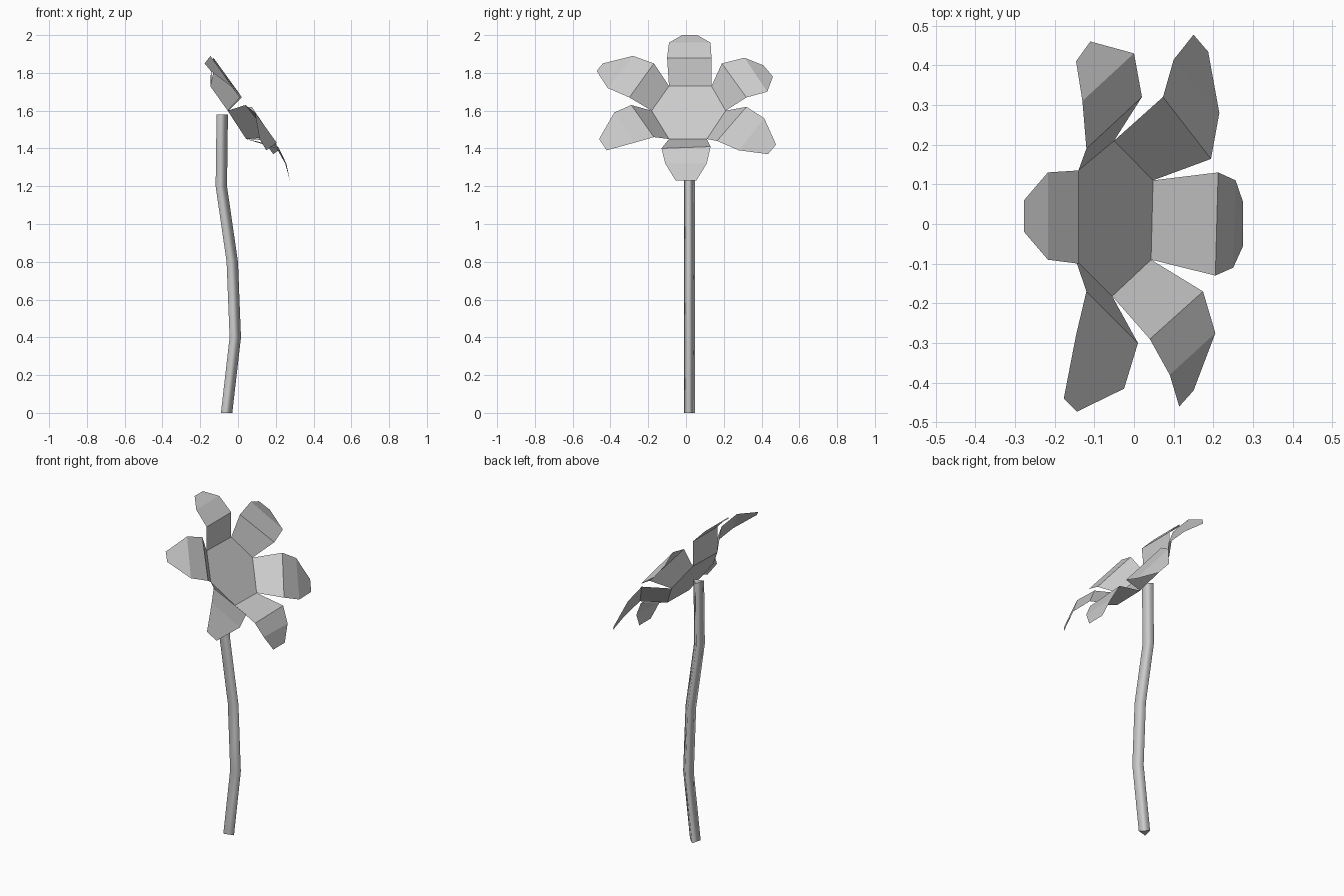
import bpy
import bmesh
import math
from mathutils import Vector

# Remove the default object only
default_cube = bpy.data.objects.get("Cube")
if default_cube:
    bpy.data.objects.remove(default_cube, do_unlink=True)

HEAD_CENTRE = Vector((0, 0, 1.59))


def make_material(name, colour):
    material = bpy.data.materials.new(name)
    material.use_nodes = True
    material.diffuse_color = colour
    shader = material.node_tree.nodes["Principled BSDF"]
    shader.inputs["Base Color"].default_value = colour
    return material


def finish_object(name, bm, material, smooth=False):
    mesh = bpy.data.meshes.new(name)
    for face in bm.faces:
        face.smooth = smooth
    bm.to_mesh(mesh)
    bm.free()
    mesh.materials.append(material)
    obj = bpy.data.objects.new(name, mesh)
    bpy.context.collection.objects.link(obj)


def head_vert(bm, point):
    return bm.verts.new(HEAD_CENTRE + Vector(point))


def make_petal(name, base_pair, rows, material):
    """Sheet of quads: a base edge followed by pairs of points out to the tip."""
    bm = bmesh.new()
    pairs = [[head_vert(bm, p) for p in pair] for pair in [base_pair] + rows]
    for (near_a, near_b), (far_a, far_b) in zip(pairs, pairs[1:]):
        bm.faces.new((near_b, near_a, far_a, far_b))
    finish_object(name, bm, material)


def make_stem(name, path, radius, start_angle, sides, material):
    """Smooth prism swept through horizontal rings along the path."""
    bm = bmesh.new()
    rings = []
    for centre in path:
        ring = []
        for i in range(sides):
            angle = start_angle + i * math.tau / sides
            offset = Vector((math.cos(angle), math.sin(angle), 0)) * radius
            ring.append(bm.verts.new(Vector(centre) + offset))
        rings.append(ring)
    for lower, upper in zip(rings, rings[1:]):
        for i in range(sides):
            j = (i + 1) % sides
            bm.faces.new((lower[i], lower[j], upper[j], upper[i]))
    # End caps on their own vertices keep the side shading clean
    for ring in (rings[0][::-1], rings[-1]):
        bm.faces.new([bm.verts.new(vert.co) for vert in ring])
    finish_object(name, bm, material, smooth=True)


grey = make_material("plain grey", (0.6, 0.6, 0.6, 1))

# Stem: gently bent three-sided tube
stem_y = .014
stem_path = [(-.065, stem_y, 0), (-.019, stem_y, .4), (-.035, stem_y, .8),
             (-.093, stem_y, 1.2), (-.088, stem_y, 1.58)]
make_stem("stem", stem_path, .036, math.radians(105), 3, grey)

# Flower centre: tilted hexagon, corners relative to the head centre
left = (-.05, .21, .01)
upper_left = (-.14, .135, .14)
upper_right = (-.147, -.09, .14)
right = (-.055, -.182, .01)
lower_right = (.043, -.09, -.14)
lower_left = (.048, .11, -.14)
corners = [left, upper_left, upper_right, right, lower_right, lower_left]

centre = bmesh.new()
centre.faces.new([head_vert(centre, corner) for corner in corners])
finish_object("flower_centre", centre, grey)

# Petals: shoulder, middle and tip pairs growing from each hexagon edge
petals = {
    "petal_upper_left": [
        ((.02, .32, .08), (-.12, .19, .26)),
        ((.0, .43, .11), (-.13, .31, .29)),
        ((-.11, .46, .19), (-.146, .41, .25))],
    "petal_top": [
        ((-.14, .135, .29), (-.14, -.1, .29)),
        ((-.217, .13, .37), (-.217, -.09, .37)),
        ((-.277, .06, .41), (-.277, -.02, .41))],
    "petal_upper_right": [
        ((-.12, -.17, .26), (.01, -.3, .08)),
        ((-.146, -.28, .3), (-.025, -.415, .13)),
        ((-.177, -.44, .26), (-.144, -.473, .22))],
    "petal_lower_right": [
        ((.04, -.29, .04), (.174, -.17, -.13)),
        ((.09, -.38, .0), (.205, -.275, -.16)),
        ((.114, -.46, -.14), (.15, -.42, -.2))],
    "petal_bottom": [
        ((.205, -.13, -.19), (.212, .13, -.18)),
        ((.25, -.11, -.27), (.256, .11, -.27)),
        ((.275, -.055, -.36), (.275, .055, -.36))],
    "petal_lower_left": [
        ((.194, .164, -.15), (.073, .32, .03)),
        ((.215, .28, -.2), (.1, .414, -.03)),
        ((.187, .434, -.22), (.15, .477, -.17))],
}
# Consecutive corners in the same order as the petals
for i, (name, rows) in enumerate(petals.items()):
    base_pair = (corners[i], corners[(i + 1) % len(corners)])
    make_petal(name, base_pair, rows, grey)
